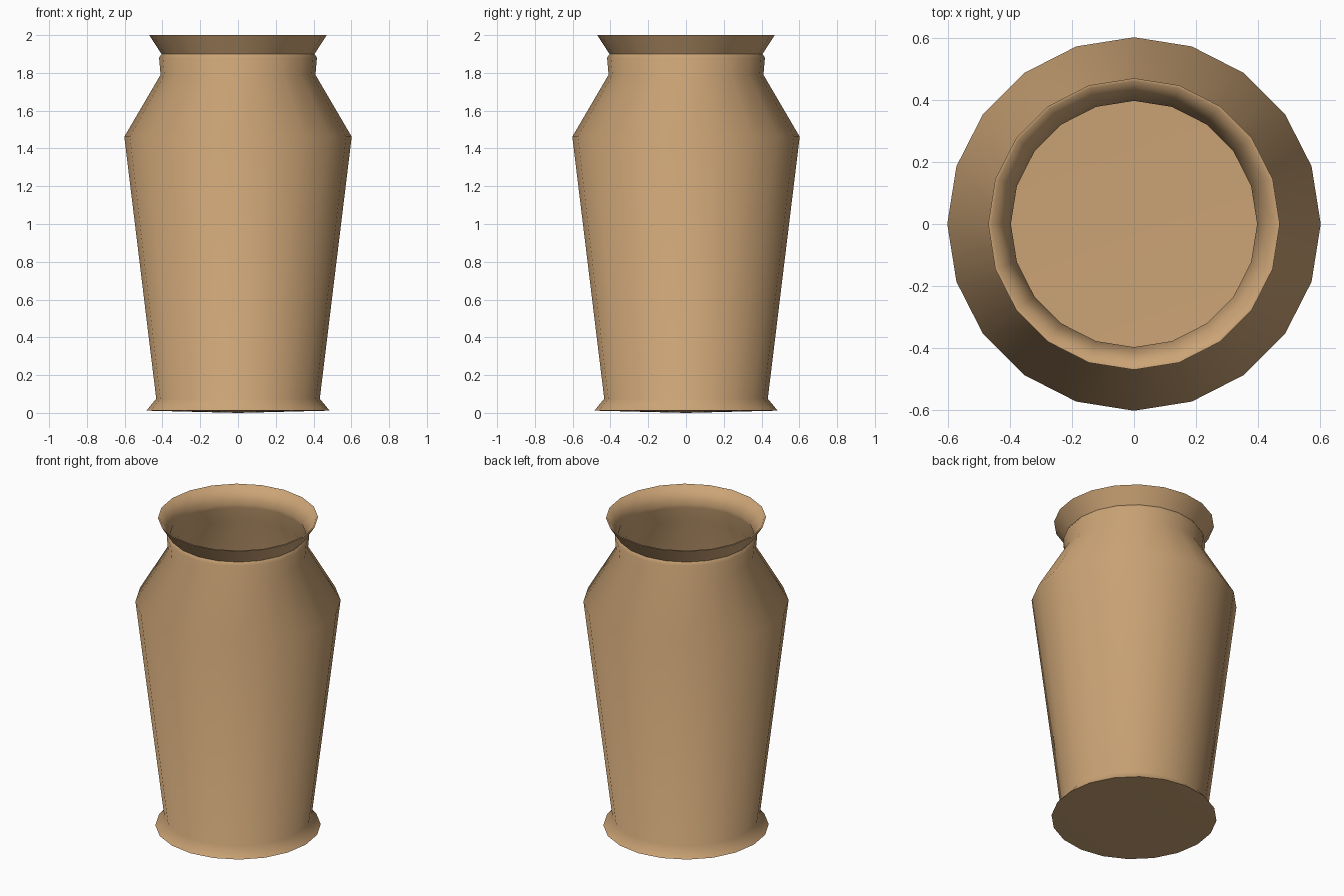
import bpy, bmesh, math

if "Cube" in bpy.data.objects:
    bpy.data.objects.remove(bpy.data.objects["Cube"])

# Closed wall profile (radius, height): outside from base centre up, then inside down
outer = [(0, 0), (0.485, 0.012), (0.433, 0.075), (0.602, 1.462), (0.41, 1.79),
         (0.418, 1.88), (0.405, 1.90), (0.47, 2.0)]
inner = [(0.46, 2.0), (0.397, 1.90), (0.408, 1.876), (0.40, 1.79), (0.591, 1.46),
         (0.423, 0.078), (0.463, 0.022), (0, 0.01)]

# Lathe the profile in 20 steps
bm = bmesh.new()
verts = [bm.verts.new((r, 0, z)) for r, z in outer + inner]
edges = [bm.edges.new(pair) for pair in zip(verts, verts[1:])]
bmesh.ops.spin(bm, geom=verts + edges, cent=(0, 0, 0), axis=(0, 0, 1),
               angle=math.tau, steps=20, use_duplicate=False)
bmesh.ops.remove_doubles(bm, verts=bm.verts[:], dist=0.0005)
bmesh.ops.recalc_face_normals(bm, faces=bm.faces[:])

mesh = bpy.data.meshes.new("vase")
bm.to_mesh(mesh)
bm.free()
vase = bpy.data.objects.new("vase", mesh)
bpy.context.collection.objects.link(vase)

# Clay colour
clay = bpy.data.materials.new("clay")
clay.diffuse_color = (0.6, 0.37, 0.18, 1)
clay.use_nodes = True
clay.node_tree.nodes["Principled BSDF"].inputs["Base Color"].default_value = clay.diffuse_color
mesh.materials.append(clay)

# Smooth walls with crisp rim and foot edges
bpy.context.view_layer.objects.active = vase
vase.select_set(True)
bpy.ops.object.shade_smooth_by_angle(angle=math.radians(60))
